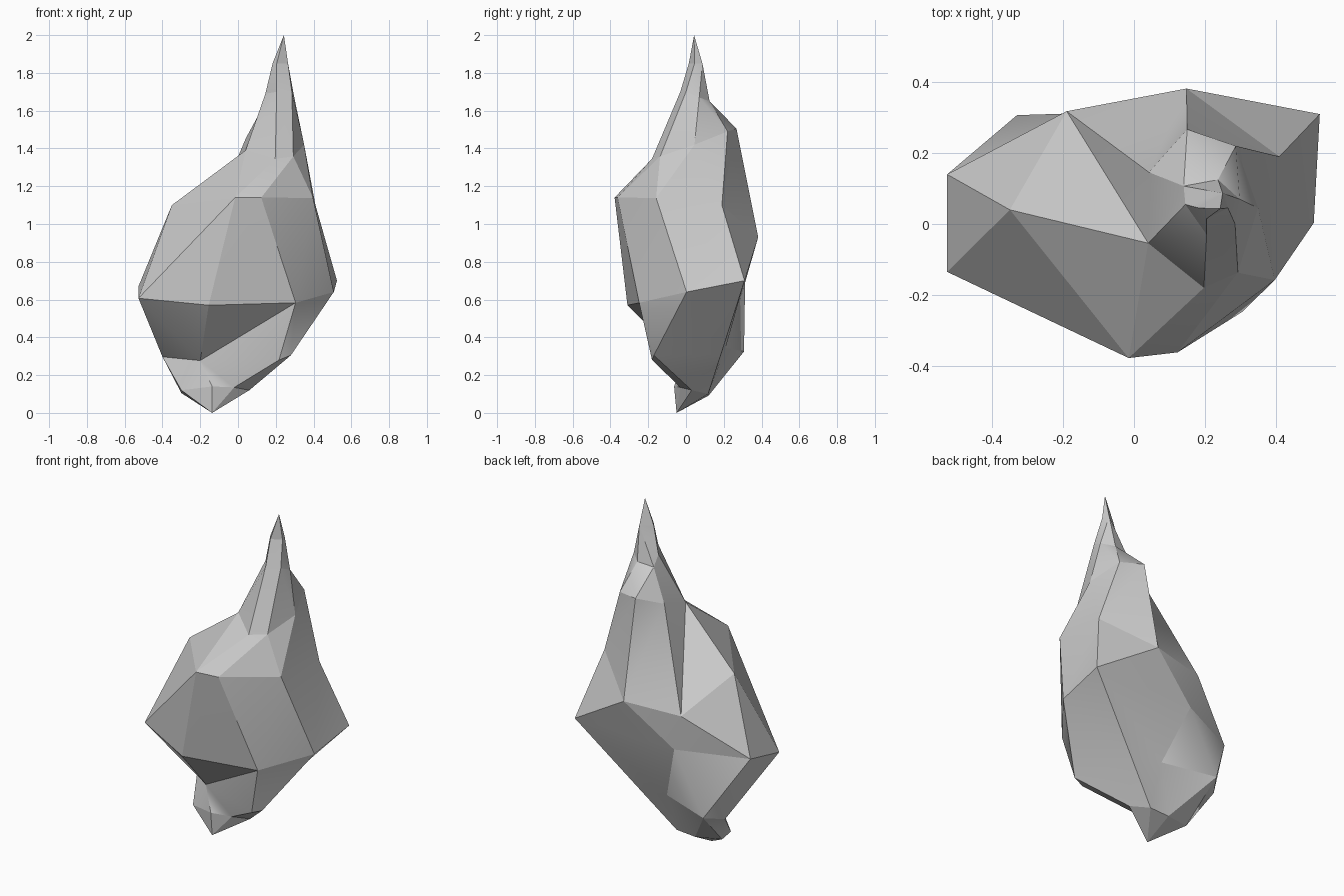
import bpy, bmesh, math

if "Cube" in bpy.data.objects:
    bpy.data.objects.remove(bpy.data.objects["Cube"])

bm = bmesh.new()


def ring(*points):
    return [bm.verts.new(p) for p in points]


def stitch(low, up, steps):
    """Join two closed rings: q = quad, l / u = triangle along lower / upper ring."""
    i = j = 0
    for s in steps:
        a, d = low[i % len(low)], up[j % len(up)]
        face = [a]
        if s in "ql":
            i += 1
            face.append(low[i % len(low)])
        if s in "qu":
            j += 1
            face.append(up[j % len(up)])
        bm.faces.new(face + [d])


def cap(loop, tip):
    for a, b in zip(loop, loop[1:] + loop[:1]):
        bm.faces.new((a, b, tip))


# pointed foot
foot = ring((-.137, -.05, 0))
ankle = ring((-.137, -.063, .14), (-.02, -.03, .135), (.06, .03, .12),
             (-.02, .117, .10), (-.145, .12, .092), (-.30, .085, .105),
             (-.30, 0, .12))
lower = ring((-.20, -.02, .277), (.217, -.18, .28), (.28, -.17, .305),
             (.17, .185, .31), (-.02, .21, .345), (-.33, .307, .325),
             (-.40, .20, .297))
# wide faceted body
waist = ring((-.155, -.31, .57), (.305, -.248, .583), (.507, .003, .64),
             (.524, .31, .70), (-.14, .313, .69), (-.527, .14, .67),
             (-.527, -.135, .607))
shoulder = ring((-.015, -.378, 1.14), (.123, -.362, 1.14), (.397, -.158, 1.138),
                (.41, .19, 1.10), (.148, .382, .93), (-.19, .318, .905),
                (-.35, .04, 1.10))
collar = ring((.04, -.054, 1.39), (.197, -.18, 1.345), (.293, -.137, 1.358),
              (.35, .045, 1.42), (.287, .22, 1.49), (.15, .267, 1.505),
              (.042, .146, 1.455))
# narrow peak
neck = ring((.145, .055, 1.69), (.205, -.03, 1.70), (.285, 0, 1.70),
            (.298, .07, 1.67), (.237, .125, 1.65), (.14, .107, 1.635))
point = ring((.183, .045, 1.85), (.205, .015, 1.85), (.265, .045, 1.85),
             (.25, .087, 1.85))
tip = ring((.243, .043, 2.0))

cap(ankle, foot[0])
stitch(ankle, lower, "qqquqlqq")
stitch(lower, waist, "ulqqluqqq")
stitch(waist, shoulder, "qqqulululul")
stitch(shoulder, collar, "uqluqqqull")
stitch(collar, neck, "qqqqqlq")
stitch(neck, point, "qqqllq")
cap(point, tip[0])
bmesh.ops.recalc_face_normals(bm, faces=bm.faces[:])

# crisp edges between facets, soft folds inside bent facets
for f in bm.faces:
    f.smooth = True
for e in bm.edges:
    e.smooth = e.calc_face_angle(0) < math.radians(14)
bmesh.ops.triangulate(bm, faces=bm.faces[:])

mesh = bpy.data.meshes.new("faceted_rock")
bm.to_mesh(mesh)
bm.free()
rock = bpy.data.objects.new("faceted_rock", mesh)
bpy.context.collection.objects.link(rock)
